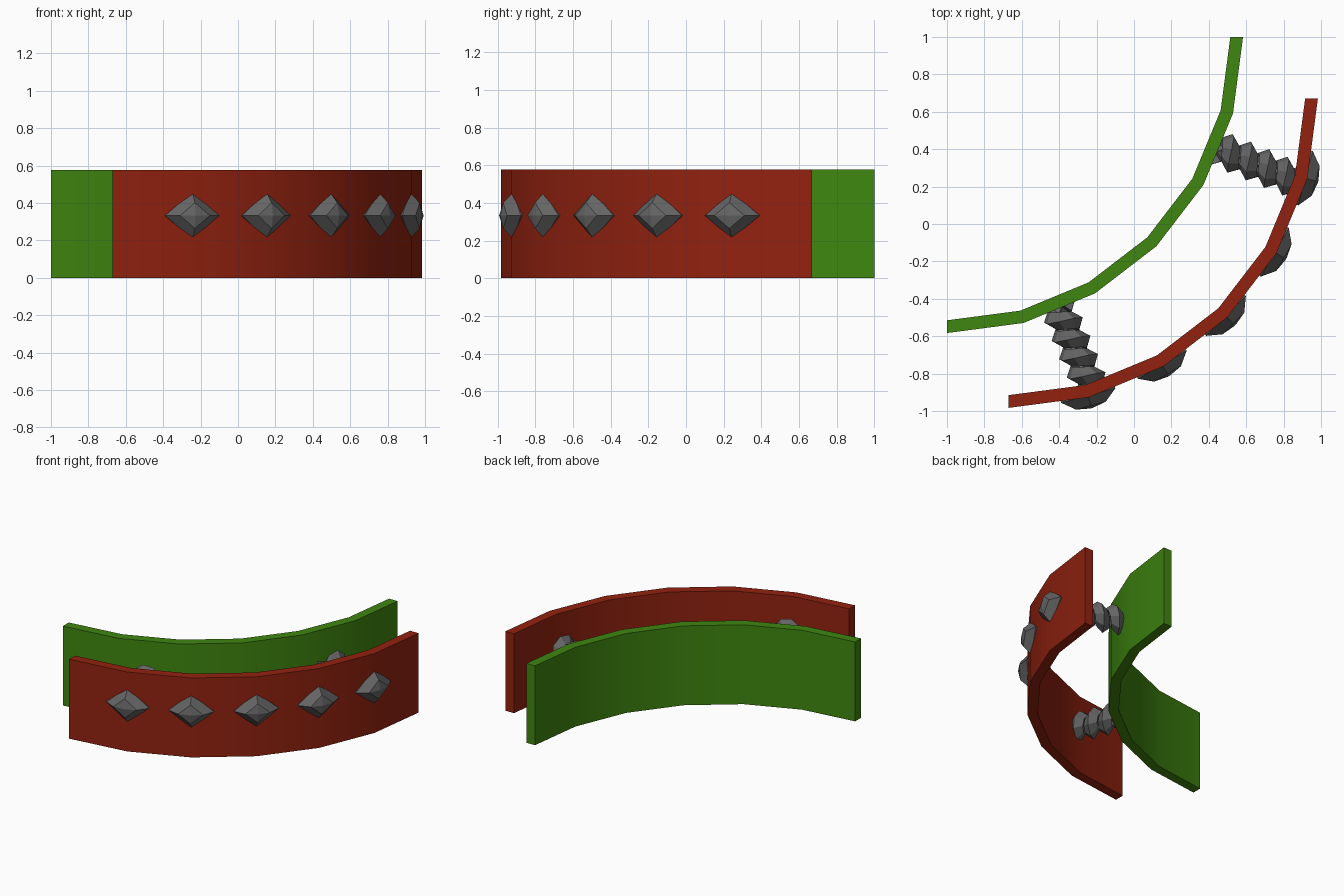
import bpy, bmesh, math
from mathutils import Vector, Matrix

if "Cube" in bpy.data.objects:
    bpy.data.objects.remove(bpy.data.objects["Cube"])

HEIGHT = 0.577
STUD_Z = 0.333


def material(name, rgb):
    m = bpy.data.materials.new(name)
    m.diffuse_color = (*rgb, 1)
    m.use_nodes = True
    m.node_tree.nodes["Principled BSDF"].inputs["Base Color"].default_value = m.diffuse_color
    return m


red = material("red paint", (0.29, 0.016, 0.005))
green = material("green paint", (0.05, 0.24, 0.005))
grey = material("dark grey metal", (0.13, 0.13, 0.13))


def finish(bm, name, mat, smooth=False):
    bmesh.ops.recalc_face_normals(bm, faces=bm.faces[:])
    mesh = bpy.data.meshes.new(name)
    bm.to_mesh(mesh)
    bm.free()
    mesh.materials.append(mat)
    ob = bpy.data.objects.new(name, mesh)
    bpy.context.collection.objects.link(ob)
    if smooth:
        bpy.ops.object.select_all(action='DESELECT')
        ob.select_set(True)
        bpy.context.view_layer.objects.active = ob
        bpy.ops.object.shade_smooth_by_angle(angle=math.radians(30))
    return ob


def loft(bm, rings):
    """Bridge closed rings of points and cap both ends."""
    vs = [[bm.verts.new(p) for p in r] for r in rings]
    n = len(vs[0])
    for a, b in zip(vs, vs[1:]):
        for i in range(n):
            j = (i + 1) % n
            bm.faces.new((a[i], a[j], b[j], b[i]))
    bm.faces.new(vs[0])
    bm.faces.new(vs[-1][::-1])


# Curved plates: quarter arcs in 15 degree steps
def curved_plate(name, centre, inner, outer, mat):
    bm = bmesh.new()
    rings = []
    for k in range(7):
        a = math.radians(270 + 15 * k)
        d = Vector((math.cos(a), math.sin(a), 0))
        c = Vector((*centre, 0))
        up = Vector((0, 0, HEIGHT))
        rings.append([c + d * inner, c + d * outer,
                      c + d * outer + up, c + d * inner + up])
    loft(bm, rings)
    finish(bm, name, mat, True)


curved_plate("front_plate", (-0.67, 0.67), 1.585, 1.653, red)
curved_plate("back_plate", (-1.0, 1.0), 1.515, 1.583, green)

# Diamond studs on the corners of the front plate
for k in range(1, 6):
    a = math.radians(270 + 15 * k)
    out = Vector((math.cos(a), math.sin(a), 0))
    side = Vector((-math.sin(a), math.cos(a), 0))
    base = Vector((-0.67, 0.67, STUD_Z)) + out * 1.653
    bm = bmesh.new()
    rings = []
    for s, d in ((1.0, -0.06), (1.0, -0.01), (0.55, 0.046), (0.04, 0.06)):
        rings.append([base + out * d + side * (0.15 * s * x)
                      + Vector((0, 0, 0.125 * s * z))
                      for x, z in ((1, 0), (0, 1), (-1, 0), (0, -1))])
    loft(bm, rings)
    finish(bm, f"stud_{k}", grey)


# Coil springs between the plates, mirrored across the diagonal
def spring(name, mirrored):
    t = math.radians(-22.5)
    u = Vector((math.cos(t), math.sin(t), 0))
    n = Vector((-math.sin(t), math.cos(t), 0))
    z = Vector((0, 0, 1))
    pitch, steps = 0.106, 8
    start, end = 0.25, 0.73
    bm = bmesh.new()
    rings = []
    for i in range(int((end - start) / pitch * steps) + 1):
        along = start + pitch * i / steps
        ph = 2 * math.pi * (along - 0.307) / pitch
        r = n * math.cos(ph) + z * math.sin(ph)
        c = n * 0.545 + z * STUD_Z + u * along
        rings.append([c + r * 0.104, c + r * 0.06 + u * 0.05,
                      c + r * 0.025, c + r * 0.06 - u * 0.05])
    loft(bm, rings)
    if mirrored:
        bm.transform(Matrix(((0, -1, 0, 0), (-1, 0, 0, 0),
                             (0, 0, 1, 0), (0, 0, 0, 1))))
    finish(bm, name, grey)


spring("right_spring", False)
spring("left_spring", True)
